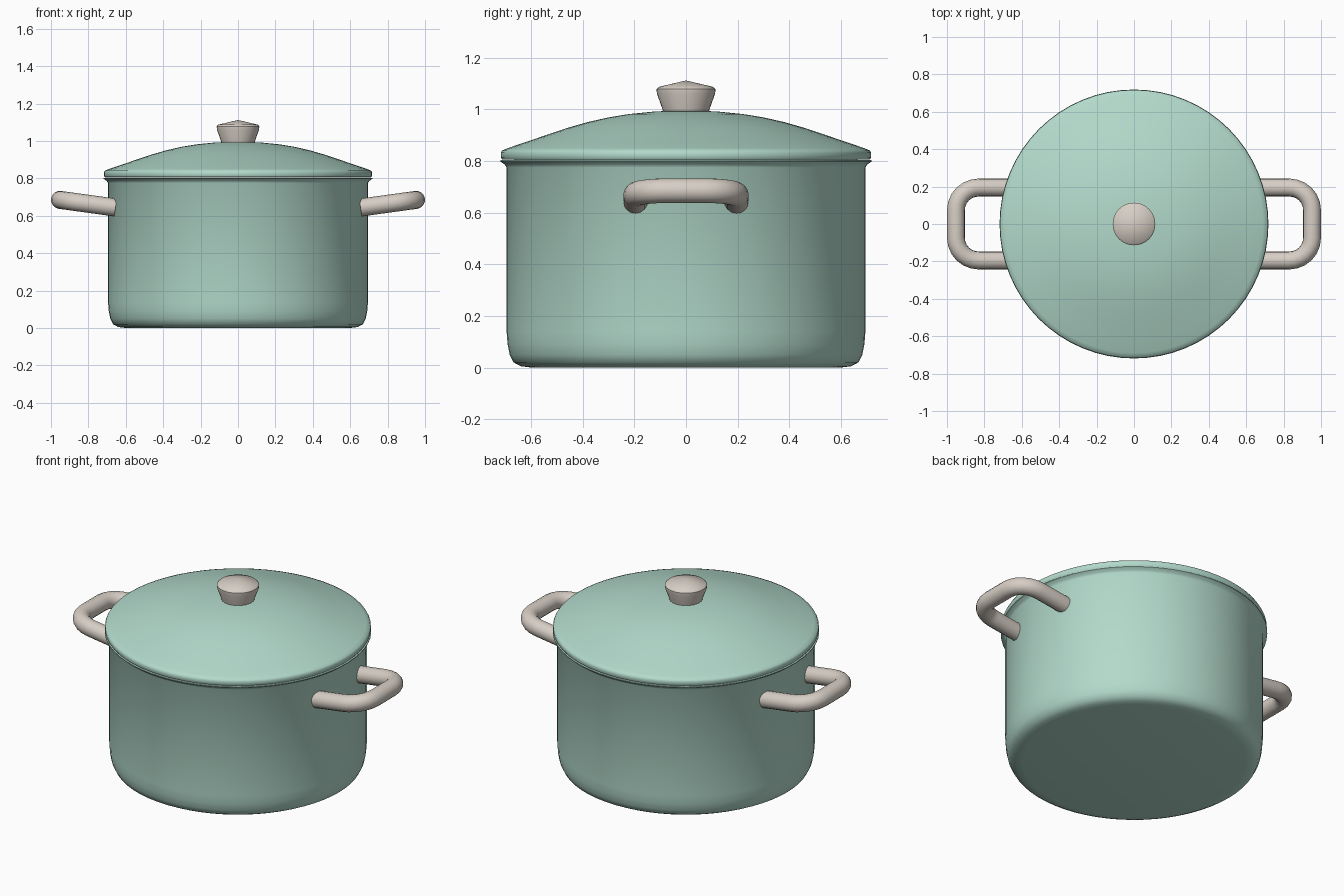
import bpy, bmesh, math
from mathutils import Vector

if "Cube" in bpy.data.objects:
    bpy.data.objects.remove(bpy.data.objects["Cube"])


def material(name, rgb):
    m = bpy.data.materials.new(name)
    m.diffuse_color = (*rgb, 1)
    m.use_nodes = True
    m.node_tree.nodes["Principled BSDF"].inputs["Base Color"].default_value = m.diffuse_color
    return m


enamel = material("mint enamel", (0.45, 0.70, 0.60))
stone = material("warm grey", (0.68, 0.62, 0.56))


def finish(name, bm, mat, angle=40):
    bmesh.ops.remove_doubles(bm, verts=bm.verts, dist=0.0001)
    bmesh.ops.recalc_face_normals(bm, faces=bm.faces)
    me = bpy.data.meshes.new(name)
    bm.to_mesh(me)
    bm.free()
    me.materials.append(mat)
    ob = bpy.data.objects.new(name, me)
    bpy.context.collection.objects.link(ob)
    bpy.ops.object.select_all(action='DESELECT')
    ob.select_set(True)
    bpy.context.view_layer.objects.active = ob
    bpy.ops.object.shade_smooth_by_angle(angle=math.radians(angle))
    return ob


def lathe(name, profile, mat, n=64, angle=40):
    bm = bmesh.new()
    vs = [bm.verts.new((r, 0, z)) for r, z in profile]
    es = [bm.edges.new(p) for p in zip(vs, vs[1:])]
    bmesh.ops.spin(bm, geom=vs + es, cent=(0, 0, 0), axis=(0, 0, 1),
                   angle=2 * math.pi, steps=n)
    return finish(name, bm, mat, angle)


# Pot body with rounded foot and flared rim
lathe("pot_body", [(0, 0), (0.60, 0), (0.64, 0.005), (0.668, 0.02), (0.683, 0.05),
                   (0.691, 0.09), (0.695, 0.14), (0.695, 0.775), (0.703, 0.787),
                   (0.719, 0.798), (0.719, 0.803), (0.66, 0.805)], enamel)

# Domed lid
lathe("lid", [(0.66, 0.806), (0.712, 0.806), (0.717, 0.814), (0.717, 0.832),
              (0.712, 0.841), (0.69, 0.850), (0.62, 0.874), (0.54, 0.901),
              (0.46, 0.928), (0.38, 0.951), (0.30, 0.969), (0.22, 0.982),
              (0.12, 0.992), (0, 0.996)], enamel)

# Lid knob
lathe("lid_knob", [(0, 0.985), (0.088, 0.985), (0.091, 1.0), (0.113, 1.062),
                   (0.114, 1.078), (0.106, 1.087), (0, 1.112)], stone, 32)


# Handles: tube swept round a tilted U with rounded corners
def handle(name, side):
    half = [(0.655, 0.195), (0.83, 0.195)]
    for i in range(1, 7):
        a = math.pi / 2 * (1 - i / 6)
        half.append((0.83 + 0.122 * math.cos(a), 0.075 + 0.12 * math.sin(a)))
    flat = half + [(x, -y) for x, y in reversed(half)]
    path = [Vector((x * side, y, 0.644 + (x - 0.655) * 0.138)) for x, y in flat]
    normal = Vector((-0.138 * side, 0, 1)).normalized()
    bm = bmesh.new()
    rings, n, rad = [], 16, 0.048
    for i, p in enumerate(path):
        t = (path[min(i + 1, len(path) - 1)] - path[max(i - 1, 0)]).normalized()
        b = t.cross(normal).normalized()
        rings.append([bm.verts.new(p + rad * (math.cos(k * 2 * math.pi / n) * b
                                              + math.sin(k * 2 * math.pi / n) * normal))
                      for k in range(n)])
    for r, s in zip(rings, rings[1:]):
        for k in range(n):
            bm.faces.new((r[k], r[(k + 1) % n], s[(k + 1) % n], s[k]))
    bm.faces.new(rings[0])
    bm.faces.new(rings[-1])
    finish(name, bm, stone)


handle("right_handle", 1)
handle("left_handle", -1)
